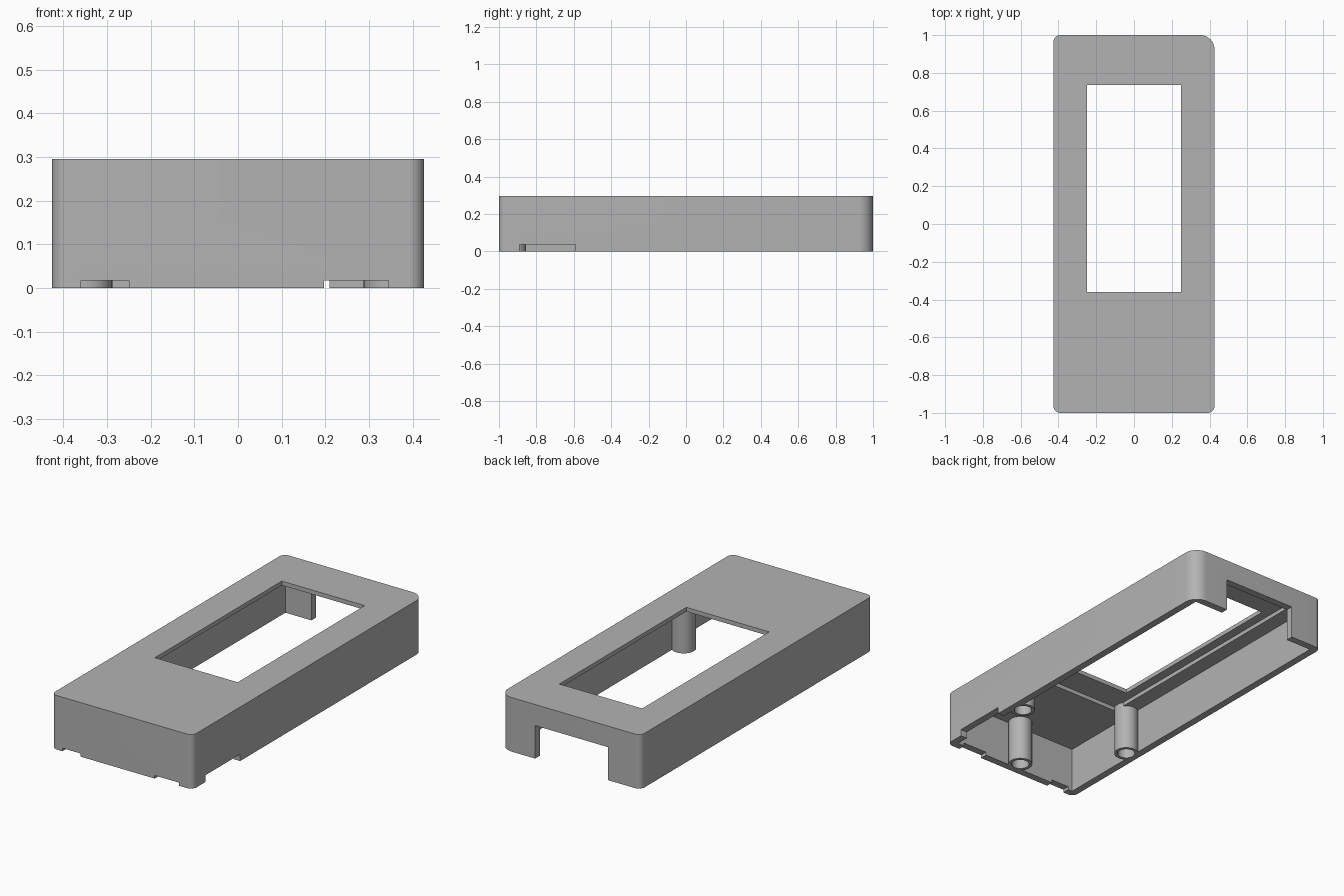
import bpy, bmesh, math
from mathutils import Vector

if "Cube" in bpy.data.objects:
    bpy.data.objects.remove(bpy.data.objects["Cube"], do_unlink=True)

# Overall sizes
HX, HY, H = 0.426, 1.0, 0.295
WALL, CEILING = 0.04, 0.25

grey = bpy.data.materials.new("plain_grey")
grey.use_nodes = True
colour = (0.45, 0.45, 0.45, 1)
grey.diffuse_color = colour
grey.node_tree.nodes["Principled BSDF"].inputs["Base Color"].default_value = colour


def finish(name, bm):
    bmesh.ops.recalc_face_normals(bm, faces=bm.faces)
    mesh = bpy.data.meshes.new(name)
    bm.to_mesh(mesh)
    bm.free()
    mesh.materials.append(grey)
    obj = bpy.data.objects.new(name, mesh)
    bpy.context.collection.objects.link(obj)
    return obj


def prism(name, outline, z0, z1):
    bm = bmesh.new()
    face = bm.faces.new([bm.verts.new((x, y, z0)) for x, y in outline])
    top = bmesh.ops.extrude_face_region(bm, geom=[face])["geom"]
    verts = [v for v in top if isinstance(v, bmesh.types.BMVert)]
    bmesh.ops.translate(bm, verts=verts, vec=Vector((0, 0, z1 - z0)))
    return finish(name, bm)


def box(name, x0, x1, y0, y1, z0, z1):
    return prism(name, [(x0, y0), (x1, y0), (x1, y1), (x0, y1)], z0, z1)


def cylinder(name, x, y, r, z0, z1, n=40):
    ring = [(x + r * math.cos(i * math.tau / n), y + r * math.sin(i * math.tau / n))
            for i in range(n)]
    return prism(name, ring, z0, z1)


def rounded(hx, hy, radii, steps=12):
    # Corners run counter-clockwise from back left-hand side (+x, +y)
    pts = []
    signs = [(1, 1), (-1, 1), (-1, -1), (1, -1)]
    for k, ((sx, sy), r) in enumerate(zip(signs, radii)):
        for i in range(steps + 1):
            a = (k + i / steps) * math.pi / 2
            pts.append((sx * (hx - r) + r * math.cos(a), sy * (hy - r) + r * math.sin(a)))
    return pts


# Outer block with one larger rounded corner
body = prism("case_body", rounded(HX, HY, [0.075, 0.035, 0.035, 0.035]), 0, H)

hollow = box("hollow", -HX + WALL, HX - WALL, -HY + WALL, HY - WALL, -0.1, CEILING)
screen_recess = box("screen_recess", -0.3, 0.3, -0.51, 0.88, 0.2, 0.272)
window = box("window", -0.25, 0.25, -0.36, 0.735, 0.2, 0.4)
back_opening = box("back_opening", -0.23, 0.21, 0.9, 1.1, -0.1, 0.18)
side_notch = box("side_notch", 0.37, 0.5, -0.89, -0.59, -0.1, 0.037)
front_notches = [box("front_notch", a, b, -1.1, -0.95, -0.1, 0.017)
                 for a, b in ((-0.36, -0.25), (0.197, 0.345))]

# Screw posts joined to the lid, each with a blind hole from below
spots = [(0, -0.918), (-0.35, -0.48), (0.35, -0.48)]
posts = [cylinder("screw_post", x, y, 0.062, 0, 0.27) for x, y in spots]
holes = [cylinder("screw_hole", x, y, 0.045, -0.1, 0.09) for x, y in spots]

steps = [(c, "DIFFERENCE") for c in [hollow, screen_recess, window, back_opening,
                                     side_notch, *front_notches]]
steps += [(p, "UNION") for p in posts] + [(h, "DIFFERENCE") for h in holes]
for tool, operation in steps:
    tool.hide_render = True
    mod = body.modifiers.new(tool.name, "BOOLEAN")
    mod.operation, mod.solver, mod.object = operation, "EXACT", tool

# Bake the booleans and drop the helpers
bpy.context.view_layer.update()
result = bpy.data.meshes.new_from_object(
    body.evaluated_get(bpy.context.evaluated_depsgraph_get()))
body.modifiers.clear()
body.data = result
result.materials.clear()
result.materials.append(grey)
for tool, _ in steps:
    bpy.data.objects.remove(tool, do_unlink=True)

# Smooth rounded walls, crisp edges
bpy.ops.object.select_all(action="DESELECT")
body.select_set(True)
bpy.context.view_layer.objects.active = body
bpy.ops.object.shade_smooth_by_angle(angle=math.radians(30))
